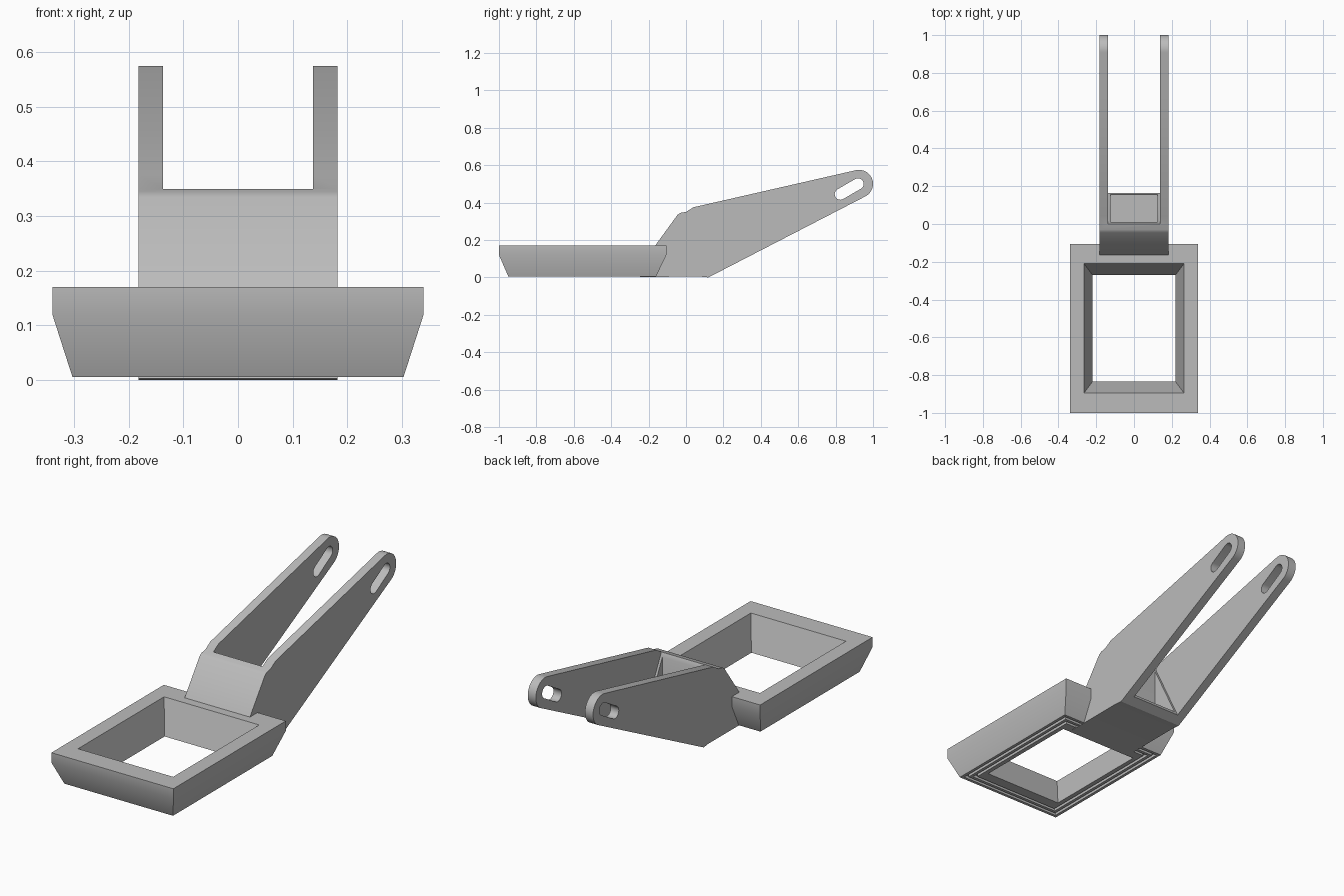
import bpy, bmesh, math

if "Cube" in bpy.data.objects:
    bpy.data.objects.remove(bpy.data.objects["Cube"])

grey = bpy.data.materials.new("plain grey")
grey.use_nodes = True
grey.diffuse_color = (0.5, 0.5, 0.5, 1)
grey.node_tree.nodes["Principled BSDF"].inputs["Base Color"].default_value = (0.5, 0.5, 0.5, 1)


def make_object(name, bm):
    bmesh.ops.recalc_face_normals(bm, faces=bm.faces)
    mesh = bpy.data.meshes.new(name)
    bm.to_mesh(mesh)
    bm.free()
    mesh.materials.append(grey)
    obj = bpy.data.objects.new(name, mesh)
    bpy.context.collection.objects.link(obj)
    return obj


def extrude_profile(name, points, half_width):
    """Closed (y, z) profile extruded symmetrically along x."""
    bm = bmesh.new()
    face = bm.faces.new([bm.verts.new((-half_width, y, z)) for y, z in points])
    result = bmesh.ops.extrude_face_region(bm, geom=[face])
    verts = [v for v in result["geom"] if isinstance(v, bmesh.types.BMVert)]
    bmesh.ops.translate(bm, verts=verts, vec=(2 * half_width, 0, 0))
    return make_object(name, bm)


def arc(cy, cz, radius, start, end, steps=12):
    angles = [math.radians(start + (end - start) * i / steps) for i in range(steps + 1)]
    return [(cy + radius * math.cos(a), cz + radius * math.sin(a)) for a in angles]


def cut(target, cutter):
    mod = target.modifiers.new(cutter.name, "BOOLEAN")
    mod.operation = "DIFFERENCE"
    mod.solver = "EXACT"
    mod.object = cutter
    cutter.hide_render = True
    cutter.hide_set(True)


def smooth(obj):
    bpy.ops.object.select_all(action="DESELECT")
    obj.select_set(True)
    bpy.context.view_layer.objects.active = obj
    bpy.ops.object.shade_smooth_by_angle(angle=math.radians(30))


# Rectangular frame: loops of (inset x, front y, back y, z) joined all the way round
loops = [(0.34, -1.0, -0.105, 0.12), (0.34, -1.0, -0.105, 0.17),
         (0.265, -0.895, -0.21, 0.17), (0.22, -0.835, -0.27, 0.005)]
# Two fine grooves under the frame, from the inside outwards
for inset in (0.06, 0.03):
    for step, z in ((0, 0.005), (0, 0.02), (0.015, 0.02), (0.015, 0.005)):
        d = inset - step
        loops.append((0.303 - d, -0.95 + d, -0.16 - d, z))
loops.append((0.303, -0.95, -0.16, 0.005))

bm = bmesh.new()
rings = [[bm.verts.new(p) for p in ((-x, f, z), (x, f, z), (x, b, z), (-x, b, z))]
         for x, f, b, z in loops]
for i, ring in enumerate(rings):
    following = rings[(i + 1) % len(rings)]
    for j in range(4):
        k = (j + 1) % 4
        bm.faces.new((ring[j], ring[k], following[k], following[j]))
frame = make_object("frame", bm)

# Bracket: side silhouette at full width, with a rounded far end
silhouette = [(-0.165, 0.17), (-0.245, 0.003), (0.08, 0.004), (0.12, 0)]
silhouette += arc(0.925, 0.5, 0.075, -63, 103, 20)
silhouette += [(0.04, 0.375), (0, 0.35), (-0.03, 0.345), (-0.045, 0.335)]
bracket = extrude_profile("bracket_with_two_arms", silhouette, 0.182)

# Gap that separates the two arms and leaves a sloped back on the body
gap = extrude_profile("arm_gap_cutter", [(0, 0.7), (0, 0.35), (0.165, 0.023),
                                         (0.165, -0.1), (1.2, -0.1), (1.2, 0.7)], 0.137)
cut(bracket, gap)

# Hollow behind the sloped front
pocket = extrude_profile("pocket_cutter", [(0.01, 0.4), (0.01, 0.025), (0.155, 0.025),
                                           (0.155, 0.4)], 0.125)
cut(bracket, pocket)

# Slots through both arm ends
slot = extrude_profile("slot_cutter", arc(0.92, 0.5, 0.03, -60, 120)
                       + arc(0.825, 0.445, 0.03, 120, 300), 0.3)
cut(bracket, slot)

# Apply the cuts, drop the cutters, then shade
bpy.context.view_layer.update()
evaluated = bracket.evaluated_get(bpy.context.evaluated_depsgraph_get())
finished = bpy.data.meshes.new_from_object(evaluated)
bracket.modifiers.clear()
bracket.data = finished
for helper in (gap, pocket, slot):
    bpy.data.objects.remove(helper)
for obj in (frame, bracket):
    smooth(obj)
